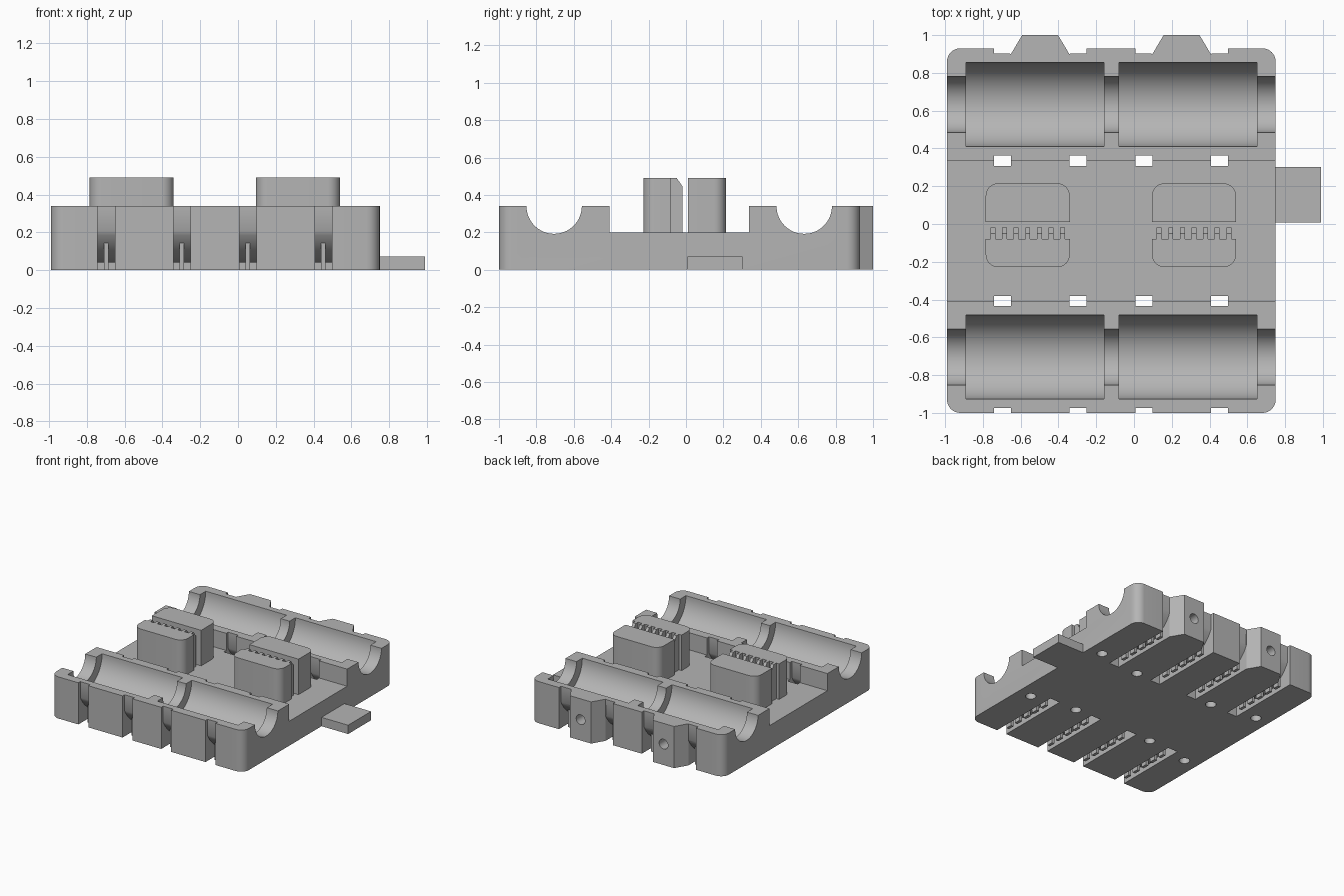
import bpy, bmesh
from math import sin, cos, sqrt, radians, asin, degrees
from mathutils import Vector

if "Cube" in bpy.data.objects:
    bpy.data.objects.remove(bpy.data.objects["Cube"], do_unlink=True)

grey = bpy.data.materials.new("plain grey")
grey.use_nodes = True
GREY = (0.46, 0.46, 0.46, 1)
grey.diffuse_color = GREY
grey.node_tree.nodes["Principled BSDF"].inputs["Base Color"].default_value = GREY


def arc(cx, cy, r, a0, a1, n=8):
    angles = [radians(a0 + (a1 - a0) * i / n) for i in range(n + 1)]
    return [(cx + r * cos(a), cy + r * sin(a)) for a in angles]


def prism(name, outline, axis, lo, hi):
    """Extrude a closed 2D outline along an axis."""
    place = {"x": lambda u, v, d: (d, u, v),
             "y": lambda u, v, d: (u, d, v),
             "z": lambda u, v, d: (u, v, d)}[axis]
    bm = bmesh.new()
    face = bm.faces.new([bm.verts.new(place(u, v, lo)) for u, v in outline])
    side = bmesh.ops.extrude_face_region(bm, geom=[face])
    verts = [g for g in side["geom"] if isinstance(g, bmesh.types.BMVert)]
    bmesh.ops.translate(bm, verts=verts, vec=Vector(place(0, 0, hi - lo)))
    bmesh.ops.recalc_face_normals(bm, faces=bm.faces)
    mesh = bpy.data.meshes.new(name)
    bm.to_mesh(mesh)
    bm.free()
    mesh.materials.append(grey)
    obj = bpy.data.objects.new(name, mesh)
    bpy.context.collection.objects.link(obj)
    return obj


def box(name, x, y, z):
    return prism(name, [(x[0], y[0]), (x[1], y[0]), (x[1], y[1]), (x[0], y[1])], "z", *z)


def rod(name, u, v, r, axis, lo, hi, n=48):
    return prism(name, arc(u, v, r, 0, 360, n)[:-1], axis, lo, hi)


def cut(target, cutter):
    cutter.hide_render = True
    mod = target.modifiers.new("cut", "BOOLEAN")
    mod.operation, mod.solver, mod.object = "DIFFERENCE", "EXACT", cutter
    bpy.context.view_layer.objects.active = target
    bpy.ops.object.modifier_apply(modifier=mod.name)
    bpy.data.objects.remove(cutter, do_unlink=True)


def smooth(obj):
    bpy.ops.object.select_all(action="DESELECT")
    obj.select_set(True)
    bpy.context.view_layer.objects.active = obj
    bpy.ops.object.shade_smooth_by_angle(angle=radians(30))


X0, X1, Y0, Y1, TOP, FLOOR, R = -0.99, 0.75, -1.0, 0.93, 0.34, 0.2, 0.07
MID_X, MID_Y = (X0 + X1) / 2, (Y0 + Y1) / 2
CHANNELS = (-0.705, 0.632)
SLOTS = (-0.697, -0.297, 0.052, 0.452)
HALF = 0.045

# Body outline with rounded corners and two lugs on the back edge
outline = arc(X0 + R, Y0 + R, R, 180, 270) + arc(X1 - R, Y0 + R, R, 270, 360)
outline += arc(X1 - R, Y1 - R, R, 0, 90)
for left, right in ((SLOTS[2], SLOTS[3]), (SLOTS[0], SLOTS[1])):
    a, b = left + HALF, right - HALF
    outline += [(right, Y1), (b, 0.899), (b - 0.06, 1.0),
                (a + 0.06, 1.0), (a, 0.899), (left, Y1)]
outline += arc(X0 + R, Y1 - R, R, 90, 180)
body = prism("body", outline, "z", 0, TOP)

# Open middle bay
cut(body, box("bay_cutter", (-1.2, 1.2), (-0.41, 0.337), (FLOOR, 0.6)))

# Stepped round channels
for cy in CHANNELS:
    cut(body, rod("narrow_channel_cutter", cy, TOP, 0.148, "x", -1.2, 1.2, 64))
    for start in (-0.89, -0.08):
        cut(body, rod("wide_channel_cutter", cy, TOP, 0.2225, "x", start, start + 0.73, 64))

# Strap slots curving beneath each channel
swing = degrees(asin(0.9))
under = arc(0, TOP, 0.3, -90 + swing, -90 - swing, 24)
slot = ([(-0.33, -0.05), (0.325, -0.05), (0.325, 0.5), (0.27, 0.5)]
        + under + [(-0.27, 0.5), (-0.33, 0.5)])
for side, cy in zip((1, -1), CHANNELS):
    for sx in SLOTS:
        profile = [(cy + side * u, v) for u, v in slot]
        cut(body, prism("slot_cutter", profile, "x", sx - HALF, sx + HALF))

# Blind holes in the underside
for dx, dy in ((0.75, 0.415), (0.36, 0.355)):
    for sx in (-1, 1):
        for sy in (-1, 1):
            cut(body, rod("base_hole_cutter", MID_X + sx * dx, MID_Y + sy * dy,
                          0.04, "z", -0.1, 0.08, 24))

# Blind holes in the back lugs
for hx in (-0.497, 0.252):
    cut(body, rod("lug_hole_cutter", hx, 0.17, 0.04, "y", 0.86, 1.1, 24))
smooth(body)

# Small support posts inside the slots
for cy in CHANNELS:
    for sx in SLOTS:
        for off in (-0.2, -0.1, 0, 0.1, 0.2):
            reach = min(abs(off) + 0.027, 0.29)
            height = TOP - sqrt(0.09 - reach * reach)
            box("slot_support", (sx - 0.012, sx + 0.012),
                (cy + off - 0.027, cy + off + 0.027), (0, height))

# Clamp posts: a plain back half and a toothed front half
POST_TOP = 0.49
for cx in (-0.5625, 0.3175):
    a, b = cx - 0.2225, cx + 0.2225
    r = 0.065
    back = [(a, 0.01), (b, 0.01)] + arc(b - r, 0.215 - r, r, 0, 90) + arc(a + r, 0.215 - r, r, 90, 180)
    smooth(prism("back_clamp_post", back, "z", FLOOR - 0.01, POST_TOP))
    front = [(b, -0.08), (a, -0.08)] + arc(a + r, -0.228 + r, r, 180, 270) + arc(b - r, -0.228 + r, r, 270, 360)
    smooth(prism("front_clamp_post", front, "z", FLOOR - 0.01, POST_TOP))
    tooth = [(-0.085, FLOOR - 0.01), (-0.018, FLOOR - 0.01), (-0.018, 0.445),
             (-0.05, POST_TOP), (-0.085, POST_TOP)]
    for i in range(-3, 4):
        tx = cx + i * 0.0615
        prism("clamp_tooth", tooth, "x", tx - 0.013, tx + 0.013)

# Flat tab on the side
box("side_tab", (X1 - 0.01, 0.99), (0.007, 0.302), (0, 0.072))
